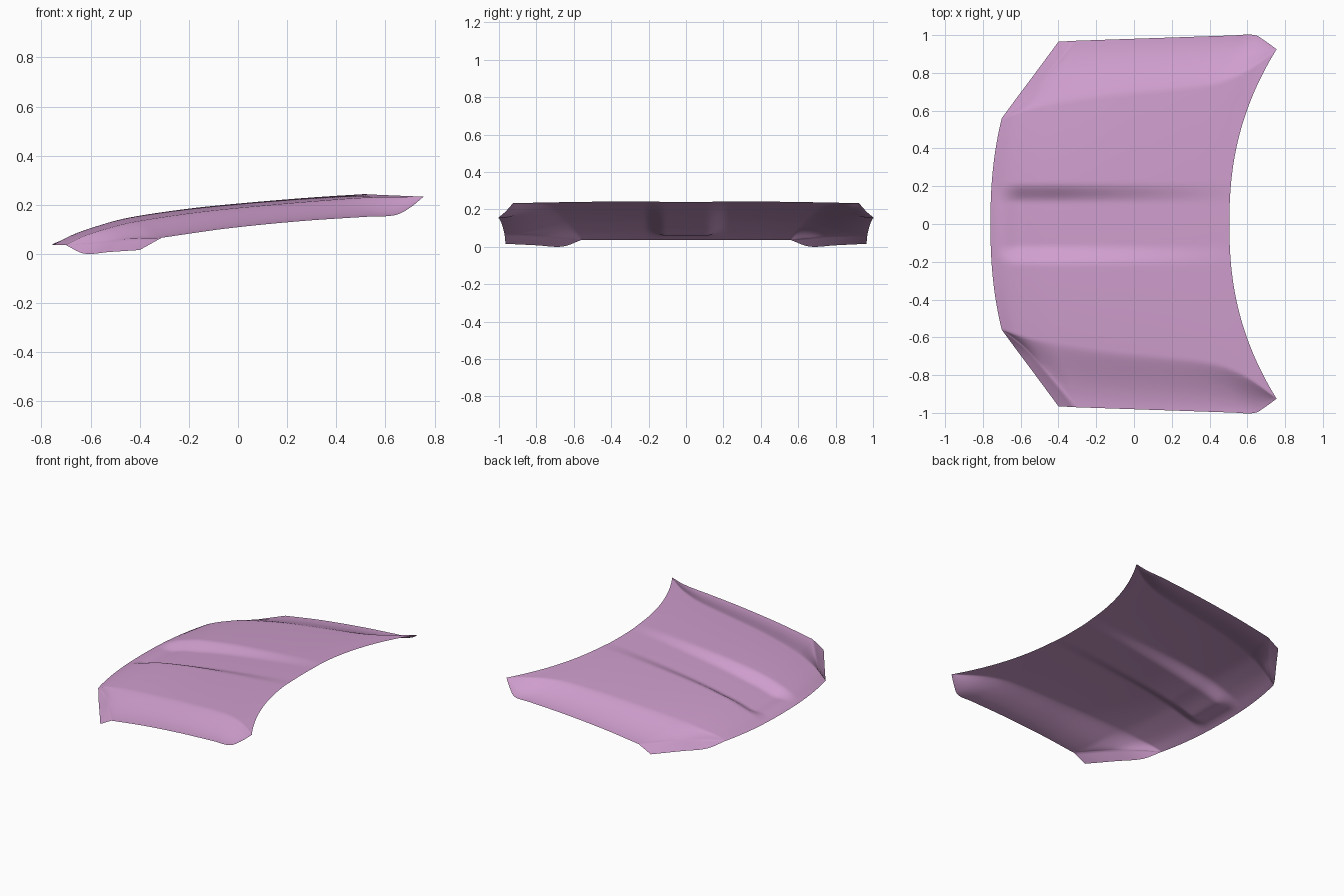
import bpy, bmesh
from mathutils import Vector

if "Cube" in bpy.data.objects:
    bpy.data.objects.remove(bpy.data.objects["Cube"])


def spline(keys, u):
    """Smooth curve through (u, x, y, z) keys."""
    n = len(keys)
    pts = [Vector(k[1:]) for k in keys]
    us = [k[0] for k in keys]
    i = 0
    while i < n - 2 and u > us[i + 1]:
        i += 1

    def tangent(j):
        a, b = max(j - 1, 0), min(j + 1, n - 1)
        return (pts[b] - pts[a]) / (us[b] - us[a])
    h = us[i + 1] - us[i]
    t = min(max((u - us[i]) / h, 0), 1)
    return ((2*t**3 - 3*t**2 + 1) * pts[i] + (t**3 - 2*t**2 + t) * h * tangent(i)
            + (3*t**2 - 2*t**3) * pts[i + 1] + (t**3 - t**2) * h * tangent(i + 1))


def smooth(a, b, v):
    t = min(max((v - a) / (b - a), 0), 1)
    return t * t * (3 - 2 * t)


# Rails running front to rear: centre line, shoulder ridge, outer edge, front corner lip
FOLD = 0.24
centre = [(0, -.76, 0, .035), (.07, -.68, 0, .077), (.15, -.58, 0, .113), (.24, -.46, 0, .146),
          (.4, -.22, 0, .183), (.6, .06, 0, .211), (.8, .30, 0, .230), (1, .505, 0, .243)]
ridge = [(0, -.70, .56, .035), (.07, -.63, .585, .07), (.15, -.54, .61, .10), (.24, -.42, .635, .13),
         (.4, -.15, .675, .17), (.6, .15, .705, .20), (.8, .42, .74, .222), (.9, .56, .79, .23),
         (.95, .65, .845, .231), (1, .755, .925, .232)]
fold = [(0, -.70, .56, .035), (.07, -.57, .665, .045), (.15, -.45, .80, .06), (FOLD, -.31, .97, .065)]
side = [(FOLD, -.31, .97, .065), (.4, -.05, .979, .102), (.6, .25, .989, .132), (.8, .52, .998, .15),
        (.9, .64, 1.0, .157), (.95, .70, .965, .187), (1, .755, .925, .232)]
lip = [(0, -.70, .56, .035), (.07, -.625, .662, .0), (.15, -.522, .80, .007), (FOLD, -.40, .965, .015)]


def edge(u):
    return spline(fold if u <= FOLD else side, u)


def centre_panel(u, t):
    c, r = spline(centre, u), spline(ridge, u)
    x = c.x + (r.x - c.x) * t ** 2.3
    y = r.y * t
    z = c.z + (r.z - c.z) * t ** 2
    # sunken channel, deepest at the front and fading out rearwards
    depth = .047 * smooth(-.75, -.58, x) * (1 - .92 * min(max((x + .4) / .9, 0), 1))
    return Vector((x, y, z - depth * (1 - smooth(.11, .22, y))))


def flank(u, s):
    r, e = spline(ridge, u), edge(u)
    p = r.lerp(e, s)
    p.z = r.z + (e.z - r.z) * (1 - (1 - s ** 1.3) ** 2)
    return p


def corner_lip(u, s):
    return edge(u).lerp(spline(lip, u), s)


bm = bmesh.new()


def patch(func, us, n, mirror):
    grid = []
    for u in us:
        row = []
        for j in range(n + 1):
            p = func(u, j / n)
            row.append(bm.verts.new((p.x, p.y * mirror, p.z)))
        grid.append(row)
    for a, b in zip(grid, grid[1:]):
        for j in range(n):
            quad = (a[j], b[j], b[j + 1], a[j + 1])
            bm.faces.new(quad if mirror > 0 else quad[::-1])


us = [i / 75 for i in range(76)]
for m in (1, -1):
    patch(centre_panel, us, 44, m)
    patch(flank, us, 16, m)
    patch(corner_lip, us[:19], 5, m)
bmesh.ops.remove_doubles(bm, verts=bm.verts, dist=0.0004)
bmesh.ops.dissolve_degenerate(bm, edges=bm.edges, dist=0.0001)
for f in bm.faces:
    f.smooth = True
low = min(v.co.z for v in bm.verts)
bmesh.ops.translate(bm, verts=bm.verts, vec=(0, 0, -low))

# Single-sheet bonnet panel
mesh = bpy.data.meshes.new("bonnet_panel")
bm.to_mesh(mesh)
bm.free()
obj = bpy.data.objects.new("bonnet_panel", mesh)
bpy.context.collection.objects.link(obj)
mat = bpy.data.materials.new("pink_paint")
mat.diffuse_color = (.62, .34, .61, 1)
mat.use_nodes = True
mat.node_tree.nodes["Principled BSDF"].inputs["Base Color"].default_value = mat.diffuse_color
mesh.materials.append(mat)
